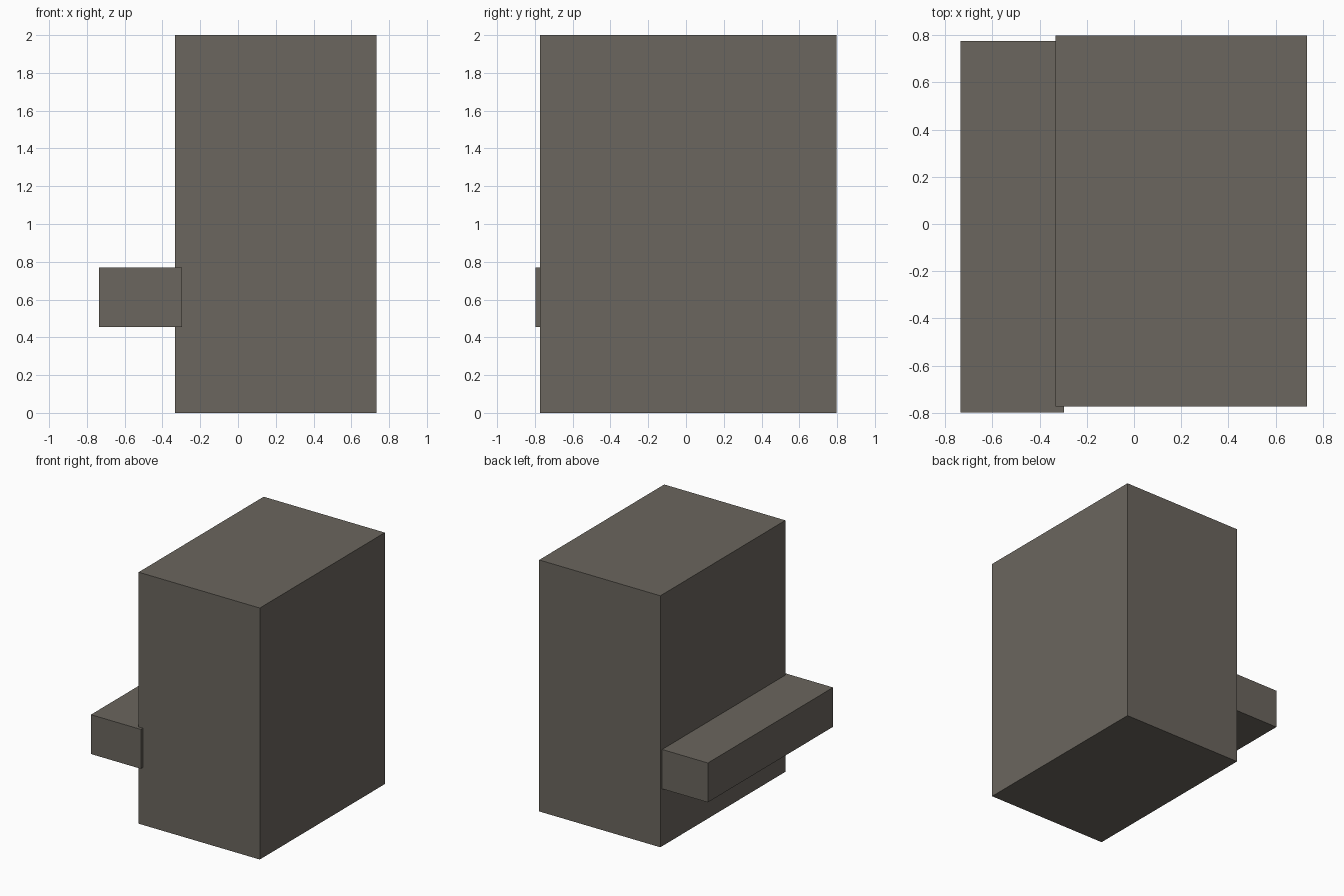
import bpy
import bmesh
from mathutils import Vector

if "Cube" in bpy.data.objects:
    bpy.data.objects.remove(bpy.data.objects["Cube"])

stone = bpy.data.materials.new("warm_dark_grey")
stone.diffuse_color = (0.147, 0.133, 0.112, 1.0)
stone.use_nodes = True
stone.node_tree.nodes["Principled BSDF"].inputs["Base Color"].default_value = stone.diffuse_color


def box(name, low, high):
    """Flat-shaded box between two opposite corners."""
    low, high = Vector(low), Vector(high)
    bm = bmesh.new()
    bmesh.ops.create_cube(bm, size=1.0)
    bmesh.ops.scale(bm, vec=high - low, verts=bm.verts)
    bmesh.ops.translate(bm, vec=(low + high) / 2, verts=bm.verts)
    mesh = bpy.data.meshes.new(name)
    bm.to_mesh(mesh)
    bm.free()
    mesh.materials.append(stone)
    obj = bpy.data.objects.new(name, mesh)
    bpy.context.collection.objects.link(obj)
    return obj


# Tall main block
box("main_block", (-0.333, -0.773, 0.0), (0.733, 0.798, 2.0))

# Ledge on the left side, slightly sunk into the block and shifted forward
box("side_ledge", (-0.735, -0.798, 0.456), (-0.296, 0.775, 0.769))
